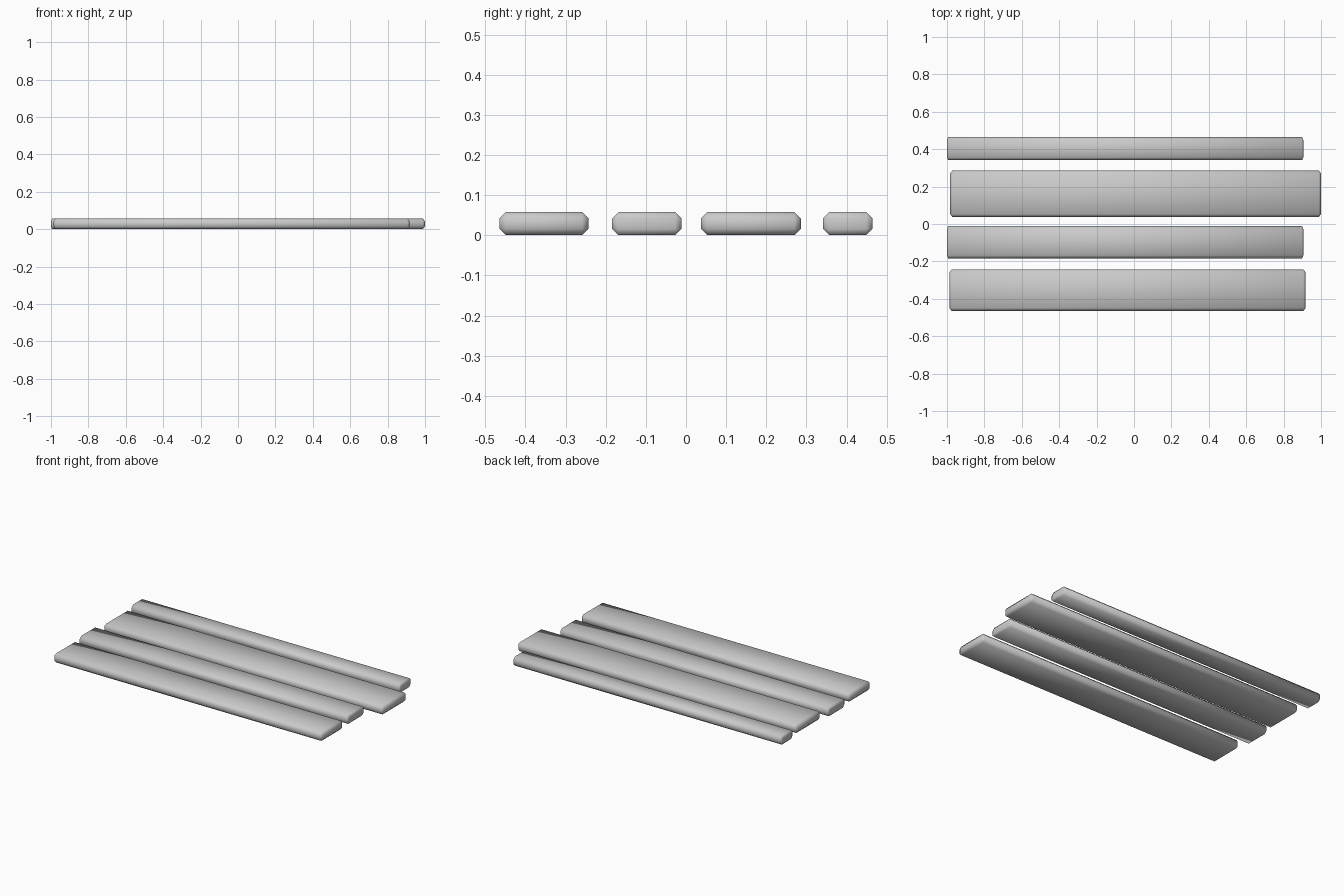
import bpy, bmesh

if "Cube" in bpy.data.objects:
    bpy.data.objects.remove(bpy.data.objects["Cube"])

THICK = 0.058
BEVEL = 0.016


def plank(name, x0, x1, y0, y1, end_bevel):
    """Chamfered board; end_bevel is the chamfer length along x."""
    stretch = end_bevel / BEVEL
    bm = bmesh.new()
    bmesh.ops.create_cube(bm, size=1)
    bmesh.ops.scale(bm, vec=((x1 - x0) / stretch, y1 - y0, THICK), verts=bm.verts)
    bmesh.ops.bevel(bm, geom=bm.edges[:], offset=BEVEL, segments=1,
                    affect='EDGES', profile=0.5)
    bmesh.ops.scale(bm, vec=(stretch, 1, 1), verts=bm.verts)
    for f in bm.faces:
        f.smooth = True
    mesh = bpy.data.meshes.new(name)
    bm.to_mesh(mesh)
    bm.free()
    obj = bpy.data.objects.new(name, mesh)
    obj.location = ((x0 + x1) / 2, (y0 + y1) / 2, THICK / 2)
    bpy.context.collection.objects.link(obj)


# Four loose boards, front to back
plank("front_plank", -0.987, 0.918, -0.465, -0.243, 0.012)
plank("front_middle_plank", -1.0, 0.905, -0.184, -0.011, 0.006)
plank("back_middle_plank", -0.983, 1.0, 0.037, 0.286, 0.012)
plank("back_plank", -1.0, 0.905, 0.341, 0.465, 0.006)
